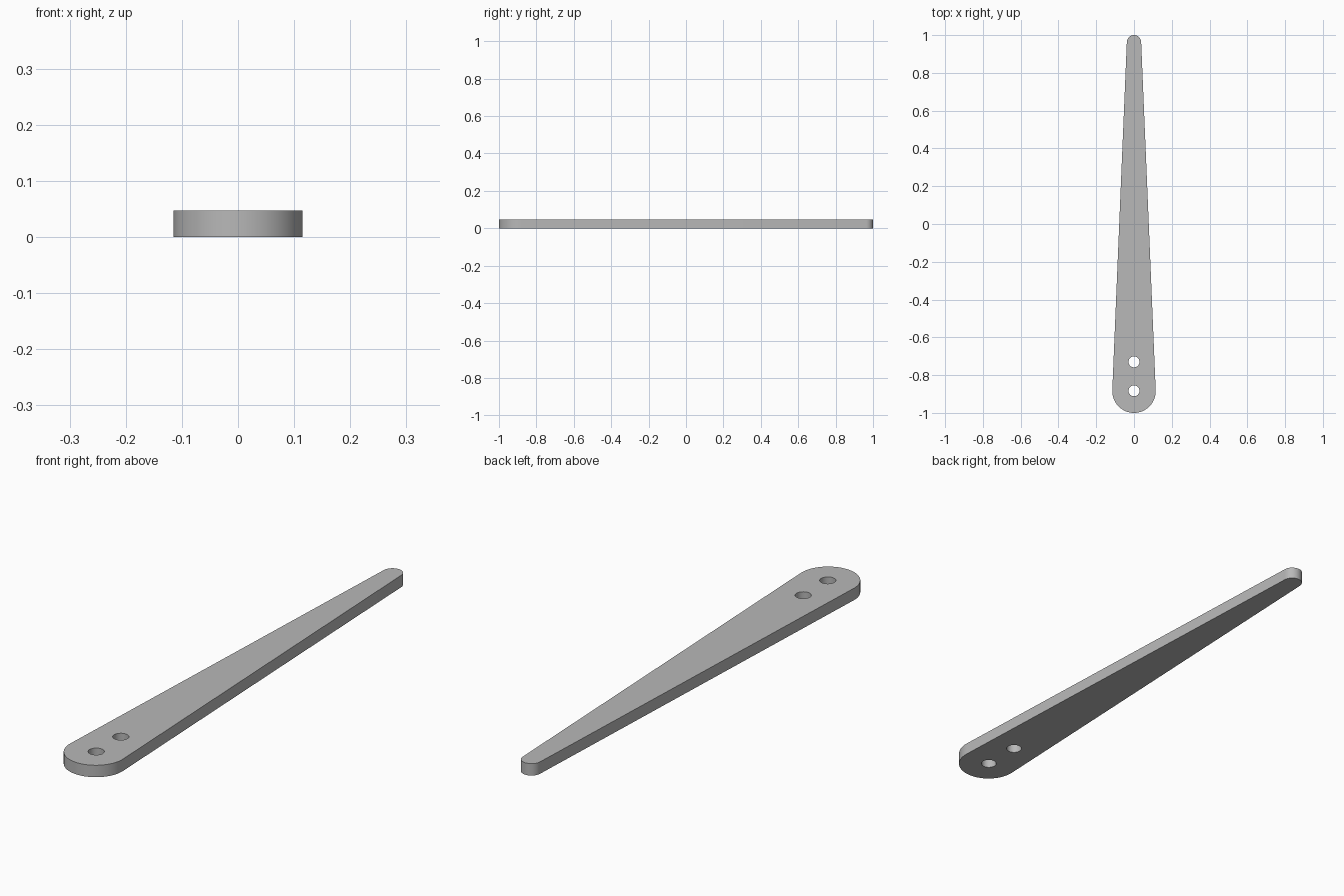
import bpy, bmesh
from math import asin, cos, sin, pi

cube = bpy.data.objects.get("Cube")
if cube:
    bpy.data.objects.remove(cube, do_unlink=True)

THICKNESS = 0.047
BUTT_R, TIP_R, HOLE_R = 0.115, 0.038, 0.029
BUTT_Y, TIP_Y = -1 + BUTT_R, 1 - TIP_R
HOLES_Y = (-0.883, -0.73)


def arc(y, radius, start, end, steps):
    """Points on an arc centred on the arm's long axis."""
    angles = [start + (end - start) * i / steps for i in range(steps + 1)]
    return [(radius * cos(a), y + radius * sin(a)) for a in angles]


def add_loop(curve, points):
    spline = curve.splines.new('POLY')
    spline.points.add(len(points) - 1)
    for p, (x, y) in zip(spline.points, points):
        p.co = (x, y, 0, 1)
    spline.use_cyclic_u = True


# Tapered outline: two round ends joined by tangent edges, with two bolt holes
tangent = asin((BUTT_R - TIP_R) / (TIP_Y - BUTT_Y))
curve = bpy.data.curves.new("arm_profile", 'CURVE')
curve.dimensions = '2D'
curve.fill_mode = 'BOTH'
curve.extrude = THICKNESS / 2
add_loop(curve, arc(TIP_Y, TIP_R, tangent, pi - tangent, 32)
         + arc(BUTT_Y, BUTT_R, pi - tangent, 2 * pi + tangent, 48))
for y in HOLES_Y:
    add_loop(curve, arc(y, HOLE_R, 0, 2 * pi, 40)[:-1])

# Turn the profile into a closed solid standing on the ground
profile = bpy.data.objects.new("arm_profile", curve)
bpy.context.collection.objects.link(profile)
bpy.context.view_layer.update()
depsgraph = bpy.context.evaluated_depsgraph_get()
mesh = bpy.data.meshes.new_from_object(profile.evaluated_get(depsgraph))
bpy.data.objects.remove(profile, do_unlink=True)

bm = bmesh.new()
bm.from_mesh(mesh)
bmesh.ops.remove_doubles(bm, verts=bm.verts, dist=0.0001)
bmesh.ops.recalc_face_normals(bm, faces=bm.faces)
bmesh.ops.translate(bm, verts=bm.verts, vec=(0, 0, THICKNESS / 2))
bm.to_mesh(mesh)
bm.free()

# Plain grey metal
grey = bpy.data.materials.new("grey_metal")
grey.use_nodes = True
colour = (0.48, 0.48, 0.48, 1)
grey.diffuse_color = colour
grey.node_tree.nodes["Principled BSDF"].inputs["Base Color"].default_value = colour
mesh.materials.clear()
mesh.materials.append(grey)

arm = bpy.data.objects.new("tapered_arm", mesh)
bpy.context.collection.objects.link(arm)
bpy.ops.object.select_all(action='DESELECT')
arm.select_set(True)
bpy.context.view_layer.objects.active = arm
bpy.ops.object.shade_smooth_by_angle(angle=pi / 6)
